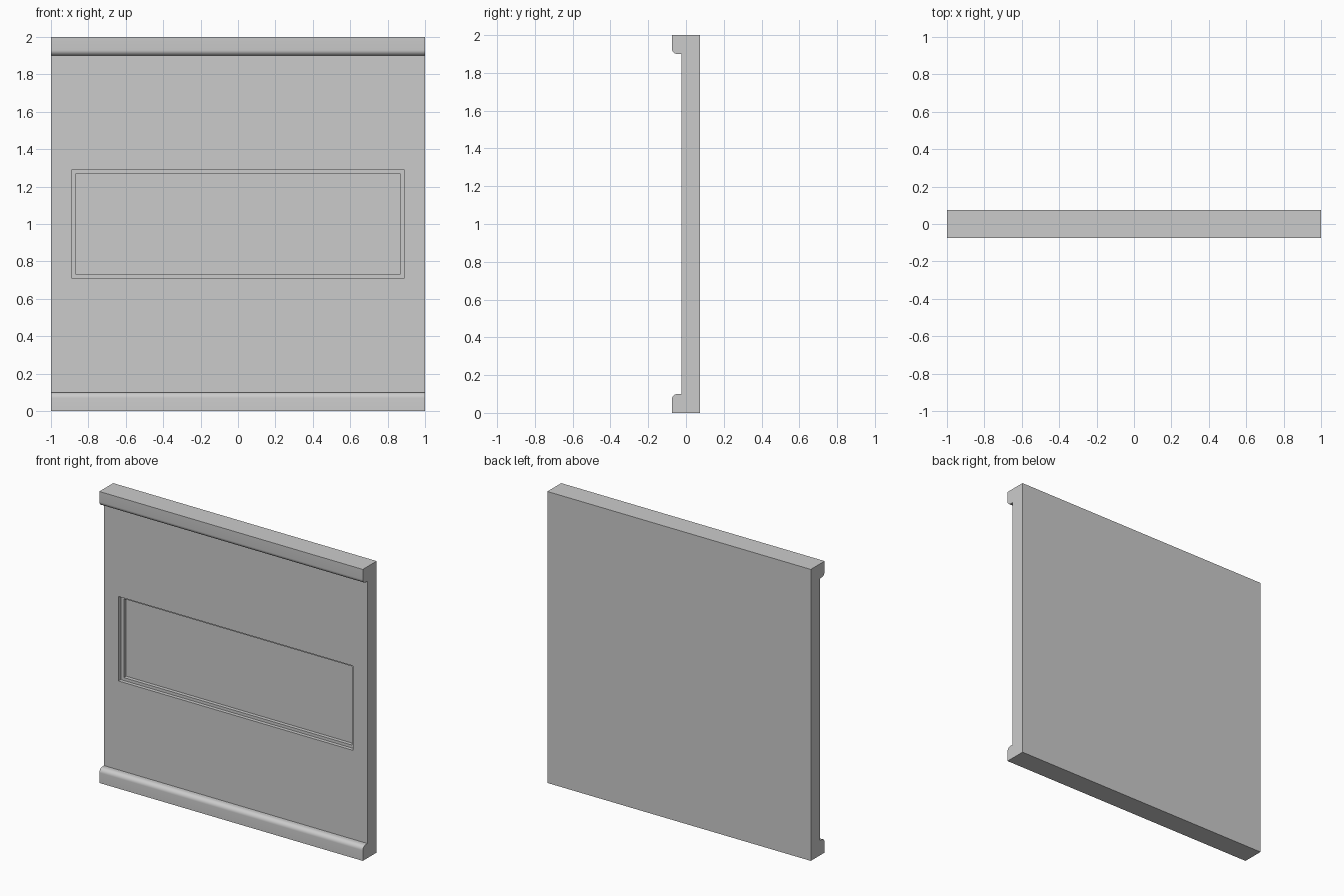
import bpy, bmesh, math

cube = bpy.data.objects.get("Cube")
if cube:
    bpy.data.objects.remove(cube, do_unlink=True)

WIDTH, HEIGHT = 2.0, 2.0
BACK, FACE, LIP = 0.075, -0.025, -0.075
RAIL, RADIUS, STEPS = 0.1, 0.03, 8

grey = bpy.data.materials.new("plain grey")
grey.use_nodes = True
colour = (0.6, 0.6, 0.6, 1)
grey.diffuse_color = colour
grey.node_tree.nodes["Principled BSDF"].inputs["Base Color"].default_value = colour


def make_object(name, bm):
    bmesh.ops.recalc_face_normals(bm, faces=bm.faces[:])
    mesh = bpy.data.meshes.new(name)
    bm.to_mesh(mesh)
    bm.free()
    mesh.materials.append(grey)
    obj = bpy.data.objects.new(name, mesh)
    bpy.context.collection.objects.link(obj)
    return obj


# Wall panel: side profile with a rounded rail at the bottom, mirrored to the top
lower = [(BACK, 0), (LIP, 0)]
for i in range(STEPS + 1):
    a = math.pi / 2 * i / STEPS
    lower.append((LIP + RADIUS * (1 - math.cos(a)),
                  RAIL - RADIUS * (1 - math.sin(a))))
lower.append((FACE, RAIL))
profile = lower + [(y, HEIGHT - z) for y, z in reversed(lower)]

bm = bmesh.new()
side = bm.faces.new([bm.verts.new((-WIDTH / 2, y, z)) for y, z in profile])
swept = bmesh.ops.extrude_face_region(bm, geom=[side], use_keep_orig=True)
bmesh.ops.translate(bm, vec=(WIDTH, 0, 0),
                    verts=[v for v in swept["geom"] if isinstance(v, bmesh.types.BMVert)])
panel = make_object("wall_panel", bm)

# Stepped rectangular recess: wide shallow cut, then a narrower deep one
for name, half_x, half_z, depth in (("outer_recess_cutter", 0.89, 0.29, 0.025),
                                    ("inner_recess_cutter", 0.867, 0.27, 0.05)):
    bm = bmesh.new()
    bmesh.ops.create_cube(bm, size=2)
    bmesh.ops.scale(bm, vec=(half_x, 0.1, half_z), verts=bm.verts[:])
    bmesh.ops.translate(bm, vec=(0, FACE + depth - 0.1, HEIGHT / 2), verts=bm.verts[:])
    cutter = make_object(name, bm)
    cutter.hide_render = True
    cut = panel.modifiers.new(name, "BOOLEAN")
    cut.operation, cut.solver, cut.object = "DIFFERENCE", "EXACT", cutter
    bpy.context.view_layer.objects.active = panel
    bpy.ops.object.modifier_apply(modifier=cut.name)
    bpy.data.objects.remove(cutter, do_unlink=True)

# Smooth rail rounding, sharp edges elsewhere
bpy.ops.object.select_all(action="DESELECT")
panel.select_set(True)
bpy.ops.object.shade_smooth_by_angle(angle=math.radians(30))
